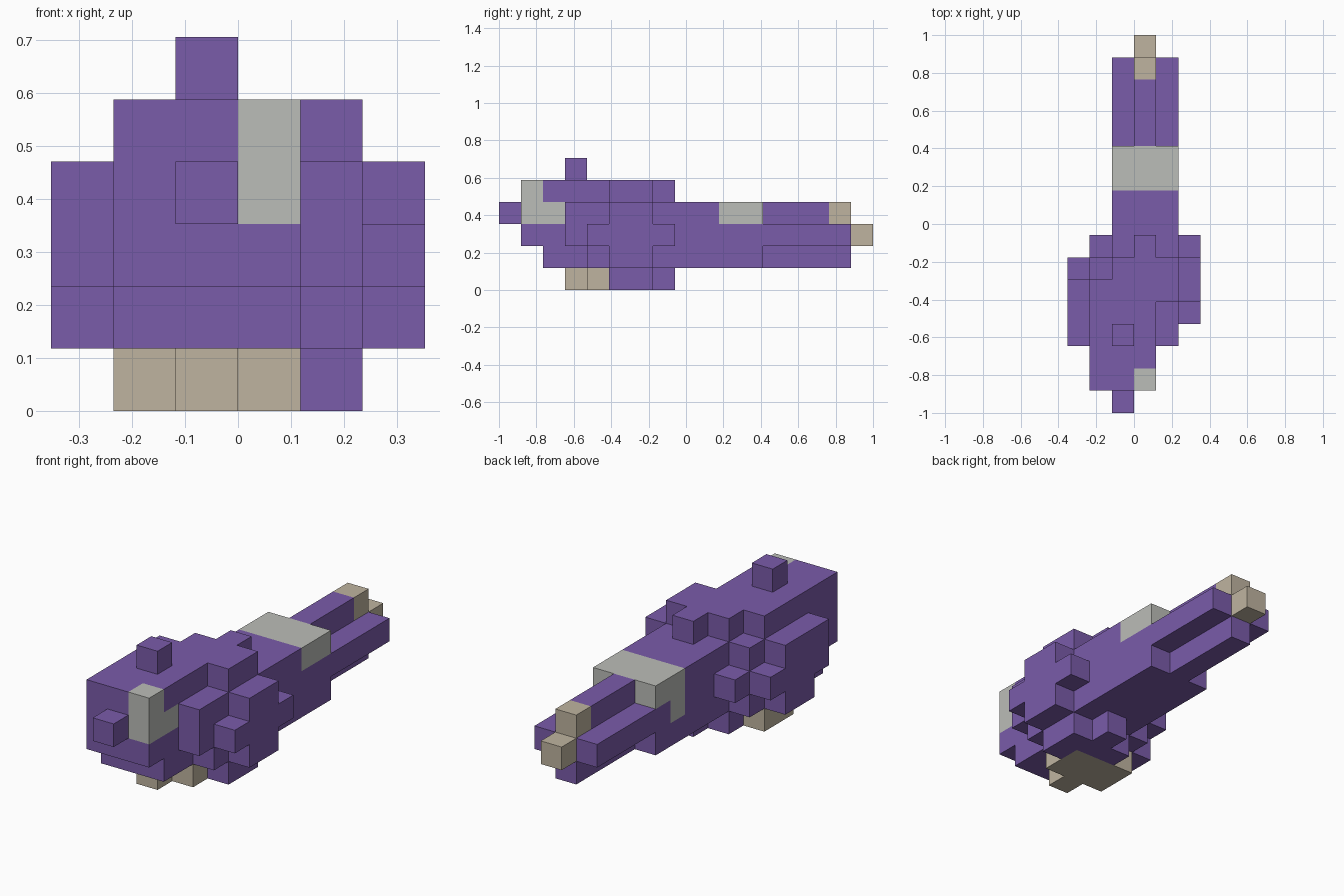
import bpy, bmesh
from mathutils import Vector

cube = bpy.data.objects.get("Cube")
if cube:
    bpy.data.objects.remove(cube, do_unlink=True)

# Block grid: columns run right to left, layers run bottom to top
OUTER_RIGHT, FAR_RIGHT, MID_RIGHT, MID_LEFT, FAR_LEFT, OUTER_LEFT = range(6)
FLOOR, LOW, MIDDLE, HIGH, CROWN, KNOB = range(6)
LENGTH = 17
UNIT = 2 / LENGTH
ORIGIN = Vector((-UNIT * 3, -1, 0))


def material(name, red, green, blue):
    mat = bpy.data.materials.new(name)
    mat.use_nodes = True
    colour = (red, green, blue, 1)
    mat.diffuse_color = colour
    mat.node_tree.nodes["Principled BSDF"].inputs["Base Color"].default_value = colour
    return mat


purple = material("purple", 0.195, 0.106, 0.4)
grey = material("pale grey", 0.5, 0.51, 0.48)
sand = material("sand", 0.52, 0.455, 0.35)


def block(columns, start, length, layers):
    """Cells of a cuboid; columns and layers are one index or a (first, last) pair."""
    def span(value):
        first, last = value if isinstance(value, tuple) else (value, value)
        return range(first, last + 1)
    return {(column, row, layer)
            for column in span(columns)
            for row in range(start, start + length)
            for layer in span(layers)}


def side_bulge(column, start):
    """Upright plate with a longer middle layer."""
    return (block(column, start, 2, (LOW, HIGH))
            | block(column, start - 1, 4, MIDDLE))


def hump(layer):
    """Stepped plate, the same above and below the body."""
    return (block((MID_RIGHT, FAR_LEFT), 6, 1, layer)
            | block(MID_LEFT, 7, 1, layer)
            | block(FAR_LEFT, 5, 1, layer))


inner = (FAR_RIGHT, MID_LEFT)       # columns of the head
trunk = (MID_RIGHT, FAR_LEFT)       # columns of the back and tail

# Coloured details come first: a cell belongs to the first part that claims it
parts = [
    ("eye_patch", grey,
     block(MID_LEFT, 1, 2, HIGH) | block(MID_LEFT, 1, 1, CROWN)),
    ("saddle_band", grey,
     block(trunk, 10, 2, HIGH) | block(MID_RIGHT, 10, 1, MIDDLE)),
    ("belly_pad", sand,
     block(inner, 4, 2, FLOOR) | block(MID_RIGHT, 3, 1, FLOOR)),
    ("tail_tip", sand,
     block(MID_LEFT, 15, 1, HIGH) | block(MID_LEFT, 16, 1, MIDDLE)),
    ("nose", purple, block(MID_RIGHT, 0, 1, HIGH)),
    ("top_knob", purple, block(MID_RIGHT, 3, 1, KNOB)),
    ("left_side_bulge", purple, side_bulge(OUTER_LEFT, 5)),
    ("right_side_bulge", purple,
     side_bulge(OUTER_RIGHT, 4) | block(OUTER_RIGHT, 3, 1, HIGH)),
    ("tail", purple,
     block(trunk, 12, 4, MIDDLE) | block(MID_LEFT, 12, 4, (LOW, HIGH))),
    ("top_hump", purple, hump(CROWN)),
    ("bottom_hump", purple, hump(FLOOR)),
    ("head", purple,
     block(inner, 1, 5, (MIDDLE, CROWN)) | block(inner, 2, 5, LOW)),
    ("right_flank", purple,
     block(FAR_RIGHT, 6, 1, (MIDDLE, HIGH)) | block(FAR_RIGHT, 7, 1, MIDDLE)),
    ("left_shoulder", purple, block(FAR_LEFT, 3, 1, (MIDDLE, HIGH))),
    ("body", purple, block(trunk, 4, 8, (LOW, HIGH))),
]
solid = set().union(*(cells for name, mat, cells in parts))
AXES = [Vector(axis) for axis in ("x", "y", "z") and ((1, 0, 0), (0, 1, 0), (0, 0, 1))]


def build(name, mat, cells):
    """Mesh only the outer faces of the cells."""
    bm = bmesh.new()
    for cell in map(Vector, sorted(cells)):
        for index, axis in enumerate(AXES):
            across, along = AXES[index - 2], AXES[index - 1]
            for outward in (axis, -axis):
                if tuple(map(round, cell + outward)) in solid:
                    continue
                corner = cell + axis if outward == axis else cell
                quad = [corner, corner + across, corner + across + along, corner + along]
                if outward != axis:
                    quad.reverse()
                bm.faces.new([bm.verts.new(ORIGIN + point * UNIT) for point in quad])
    bmesh.ops.remove_doubles(bm, verts=bm.verts[:], dist=UNIT / 100)
    bmesh.ops.dissolve_limit(bm, angle_limit=0.01, verts=bm.verts[:], edges=bm.edges[:])
    mesh = bpy.data.meshes.new(name)
    bm.to_mesh(mesh)
    bm.free()
    mesh.materials.append(mat)
    bpy.context.collection.objects.link(bpy.data.objects.new(name, mesh))


taken = set()
for name, mat, cells in parts:
    build(name, mat, cells - taken)
    taken |= cells
